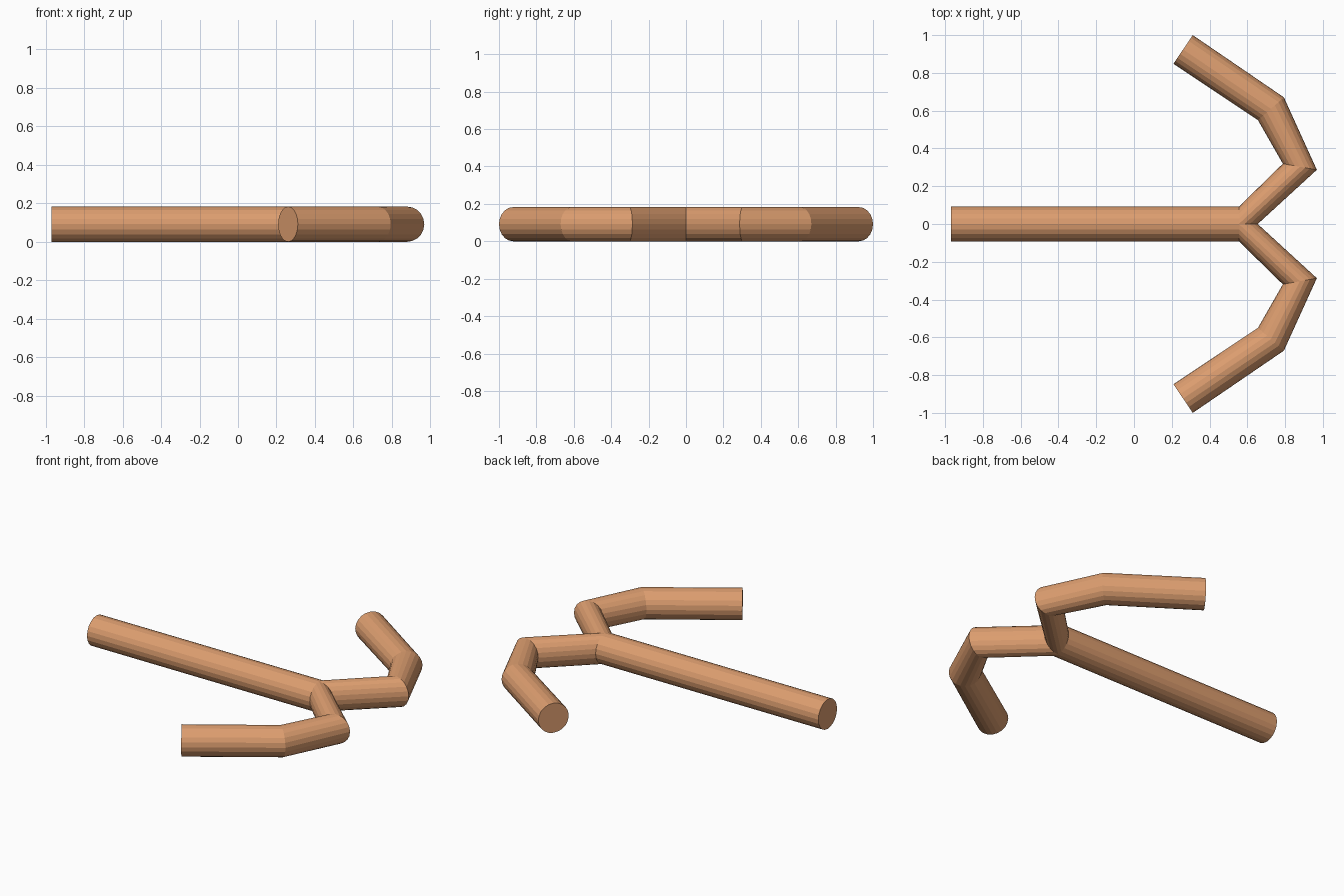
import bpy, bmesh
from math import cos, sin, tau
from mathutils import Vector

if "Cube" in bpy.data.objects:
    bpy.data.objects.remove(bpy.data.objects["Cube"])

R, SIDES = 0.0915, 20

# Centre line of the stem and one bent arm
path = [Vector(p) for p in ((-0.97, 0), (0.555, 0), (0.878, 0.303),
                            (0.725, 0.61), (0.26, 0.924))]
dirs = [(b - a).normalized() for a, b in zip(path, path[1:])]

# Ring directions: square at the ends and at the fork, halved at the bends
tangents = [dirs[0], dirs[0],
            (dirs[1] + dirs[2]).normalized(),
            (dirs[2] + dirs[3]).normalized(), dirs[3]]

# Loft the tube through its rings
bm = bmesh.new()
rings = []
for p, t in zip(path, tangents):
    rings.append([bm.verts.new((p.x - t.y * R * cos(a), p.y + t.x * R * cos(a),
                                R + R * sin(a)))
                  for a in (tau * i / SIDES for i in range(SIDES))])
for r0, r1 in zip(rings, rings[1:]):
    for i in range(SIDES):
        j = (i + 1) % SIDES
        bm.faces.new((r0[i], r0[j], r1[j], r1[i]))
bm.faces.new(rings[0])
bm.faces.new(rings[-1][::-1])
bmesh.ops.recalc_face_normals(bm, faces=bm.faces[:])

# Keep the +y half so the two arms meet in a clean crotch
bmesh.ops.bisect_plane(bm, geom=bm.verts[:] + bm.edges[:] + bm.faces[:], dist=1e-5,
                       plane_co=(0, 0, 0), plane_no=(0, 1, 0), clear_inner=True)
mesh = bpy.data.meshes.new("forked_tube")
bm.to_mesh(mesh)
bm.free()

tube = bpy.data.objects.new("forked_tube", mesh)
bpy.context.collection.objects.link(tube)

# Mirror to the other arm
mirror = tube.modifiers.new("mirror", 'MIRROR')
mirror.use_axis = (False, True, False)
mirror.use_mirror_merge = True

mat = bpy.data.materials.new("copper")
mat.diffuse_color = (0.72, 0.34, 0.16, 1)
mat.use_nodes = True
mat.node_tree.nodes["Principled BSDF"].inputs["Base Color"].default_value = mat.diffuse_color
mesh.materials.append(mat)
